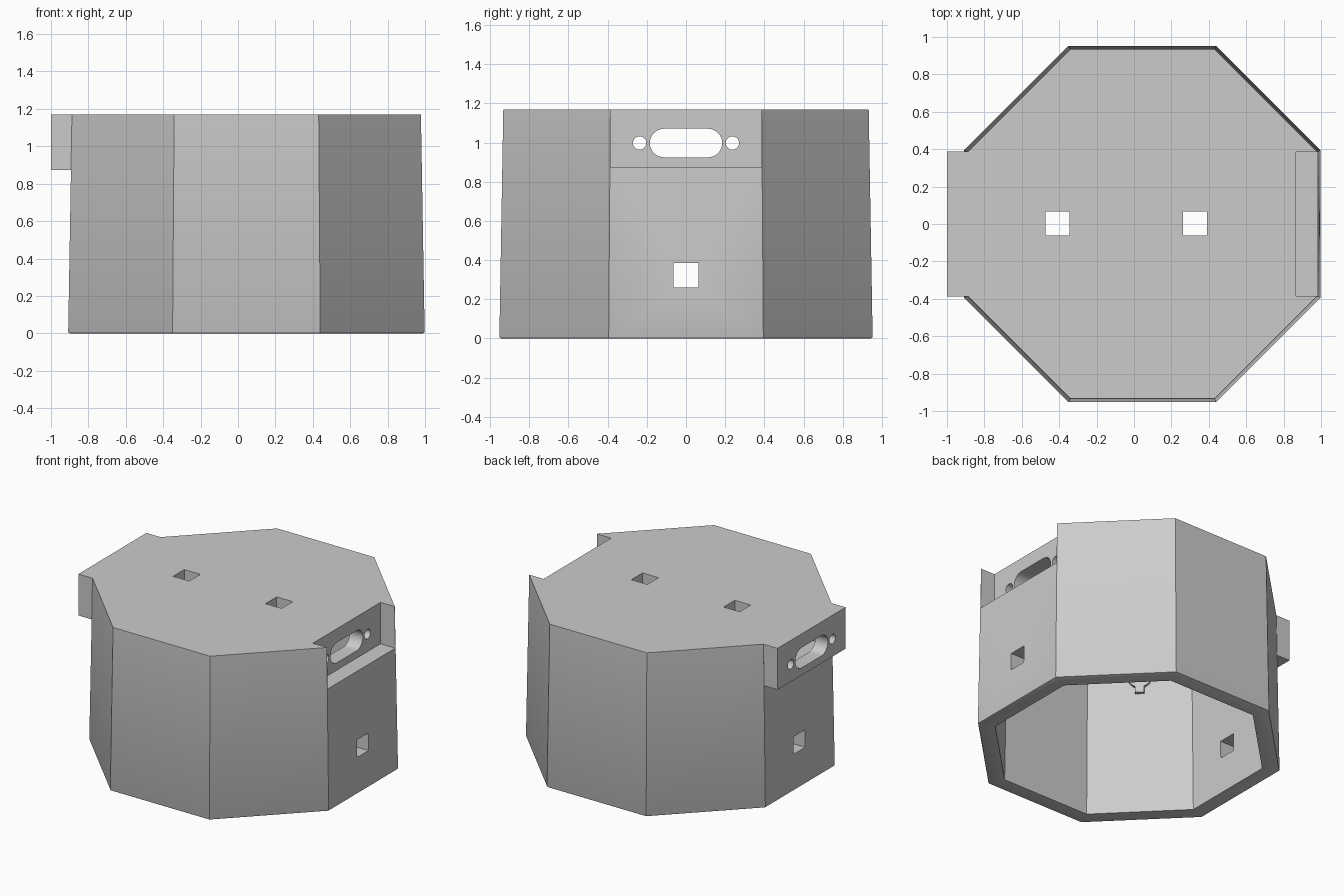
import bpy, bmesh
from math import cos, sin, pi, radians
from mathutils import Matrix, Vector

cube = bpy.data.objects.get("Cube")
if cube:
    bpy.data.objects.remove(cube, do_unlink=True)

CX = 0.045          # centre of the octagon
HEIGHT = 1.17
LEDGE = 0.872       # underside of the connector jog
WALL = 0.11

grey = bpy.data.materials.new("light grey plastic")
grey.use_nodes = True
grey.diffuse_color = (0.6, 0.6, 0.6, 1)
grey.node_tree.nodes["Principled BSDF"].inputs["Base Color"].default_value = (0.6, 0.6, 0.6, 1)


def finish(name, bm):
    bmesh.ops.recalc_face_normals(bm, faces=bm.faces)
    mesh = bpy.data.meshes.new(name)
    bm.to_mesh(mesh)
    bm.free()
    mesh.materials.append(grey)
    obj = bpy.data.objects.new(name, mesh)
    bpy.context.collection.objects.link(obj)
    return obj


def box(name, lo, hi):
    lo, hi = Vector(lo), Vector(hi)
    bm = bmesh.new()
    bmesh.ops.create_cube(bm, size=1, matrix=Matrix.Translation((lo + hi) / 2)
                          @ Matrix.Diagonal((*(hi - lo), 1)))
    return finish(name, bm)


def octagon(name, z0, z1, inset=0, soften=0):
    """Eight-sided drafted block, narrowing slightly upwards."""
    def radius(z):
        return (0.953 - 0.02 * z / HEIGHT - inset) / cos(pi / 8)
    bm = bmesh.new()
    place = Matrix.Translation((CX, 0, (z0 + z1) / 2)) @ Matrix.Rotation(pi / 8, 4, 'Z')
    bmesh.ops.create_cone(bm, cap_ends=True, segments=8, radius1=radius(z0),
                          radius2=radius(z1), depth=z1 - z0, matrix=place)
    if soften:
        rim = [e for e in bm.edges if all(v.co.z < z0 + 0.01 for v in e.verts)]
        bmesh.ops.bevel(bm, geom=rim, offset=soften, segments=2, affect='EDGES', profile=0.5)
    return finish(name, bm)


def capsule(name, y, z, straight, r, n=16):
    """Round-ended cutter running along x through both end walls."""
    bm = bmesh.new()
    ring = []
    for side in (1, -1):
        for i in range(n + 1):
            a = pi * i / n - pi / 2
            ring.append((-1.2, y + side * (straight + r * cos(a)), z + side * r * sin(a)))
    face = bm.faces.new([bm.verts.new(p) for p in ring])
    bmesh.ops.remove_doubles(bm, verts=bm.verts, dist=0.0001)
    out = bmesh.ops.extrude_face_region(bm, geom=list(bm.faces))["geom"]
    bmesh.ops.translate(bm, vec=(2.4, 0, 0),
                        verts=[v for v in out if isinstance(v, bmesh.types.BMVert)])
    return finish(name, bm)


def combine(target, tool, operation):
    tool.hide_render = True
    mod = target.modifiers.new(tool.name, 'BOOLEAN')
    mod.operation, mod.solver, mod.object = operation, 'EXACT', tool
    bpy.ops.object.select_all(action='DESELECT')
    bpy.context.view_layer.objects.active = target
    target.select_set(True)
    bpy.ops.object.modifier_apply(modifier=mod.name)
    bpy.data.objects.remove(tool, do_unlink=True)


# Outer housing with the connector block on one end and its recess on the other
housing = octagon("octagonal_housing", 0, HEIGHT, soften=0.01)
combine(housing, box("connector_block", (-1, -0.387, LEDGE), (-0.8, 0.387, HEIGHT)), 'UNION')
combine(housing, box("recess", (0.865, -0.385, LEDGE), (1.2, 0.385, 1.4)), 'DIFFERENCE')

# Hollow interior following the jogs of the end walls
cavity = octagon("cavity", -0.05, 1.08, inset=WALL)
combine(cavity, box("block_pocket", (-0.9, -0.3, 0.91), (-0.6, 0.3, 1.08)), 'UNION')
combine(cavity, box("recess_backing", (0.76, -0.5, LEDGE - 0.1), (1.2, 0.5, 1.3)), 'DIFFERENCE')
combine(housing, cavity, 'DIFFERENCE')

# Connector slot and screw holes through both ends
combine(housing, capsule("connector_slot", 0, 0.998, 0.112, 0.073), 'DIFFERENCE')
for y in (-0.237, 0.237):
    combine(housing, capsule("screw_hole", y, 0.998, 0, 0.034), 'DIFFERENCE')

# Square openings in the end walls and the top
combine(housing, box("end_opening", (-1.2, -0.065, 0.26), (1.2, 0.065, 0.385)), 'DIFFERENCE')
for x in (-0.41, 0.325):
    combine(housing, box("top_opening", (x - 0.064, -0.061, 0.95), (x + 0.064, 0.066, 1.3)),
            'DIFFERENCE')

bpy.ops.object.select_all(action='DESELECT')
housing.select_set(True)
bpy.context.view_layer.objects.active = housing
bpy.ops.object.shade_smooth_by_angle(angle=radians(25))

# Small boss and stem on the inside of one diagonal wall
wall_frame = Matrix.Translation((CX, 0, 0)) @ Matrix.Rotation(radians(-135), 4, 'Z')
bm = bmesh.new()
bmesh.ops.create_cone(bm, cap_ends=True, segments=24, radius1=0.08, radius2=0.08, depth=0.04,
                      matrix=wall_frame @ Matrix.Translation((0.825, 0, 1.0))
                      @ Matrix.Rotation(pi / 2, 4, 'Y'))
finish("inner_boss", bm)
stem = box("inner_stem", (0.805, -0.03, 0.88), (0.845, 0.03, 0.97))
stem.matrix_world = wall_frame
